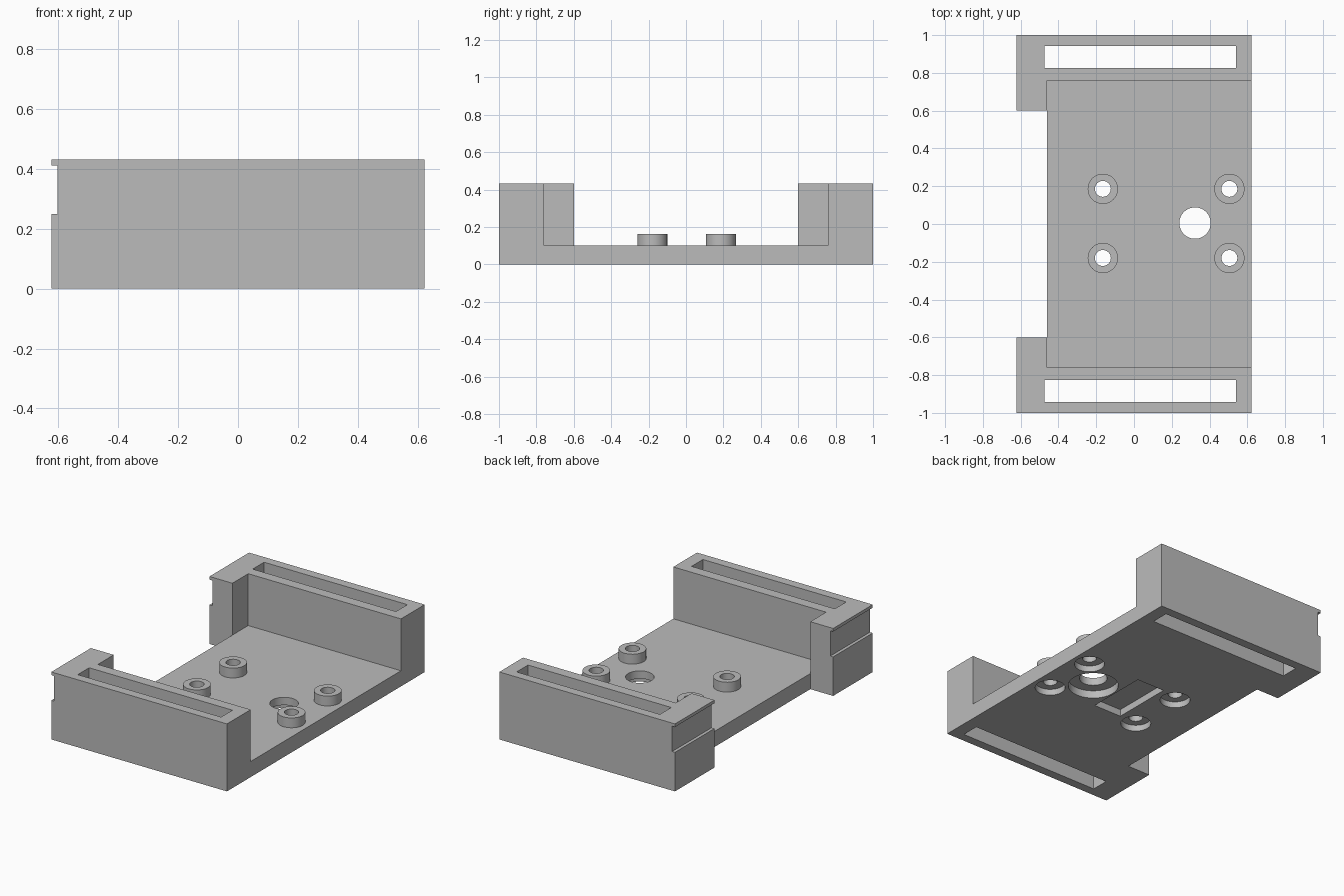
import bpy
import math

cube = bpy.data.objects.get("Cube")
if cube:
    bpy.data.objects.remove(cube, do_unlink=True)

grey = bpy.data.materials.new("plain grey")
grey.use_nodes = True
grey.diffuse_color = (0.5, 0.5, 0.5, 1)
grey.node_tree.nodes["Principled BSDF"].inputs["Base Color"].default_value = (0.5, 0.5, 0.5, 1)

HEIGHT, FLOOR = 0.432, 0.1
HALF_X = 0.622


def box(name, x, y, z):
    """Box from (min, max) ranges on each axis."""
    bpy.ops.mesh.primitive_cube_add(size=1, location=[(a + b) / 2 for a, b in (x, y, z)])
    ob = bpy.context.object
    ob.name = name
    ob.scale = [b - a for a, b in (x, y, z)]
    bpy.ops.object.transform_apply(location=True, rotation=True, scale=True)
    ob.data.materials.append(grey)
    return ob


def cylinder(name, x, y, radius, z0, z1):
    bpy.ops.mesh.primitive_cylinder_add(vertices=48, radius=radius, depth=z1 - z0,
                                        location=(x, y, (z0 + z1) / 2))
    ob = bpy.context.object
    ob.name = name
    ob.data.materials.append(grey)
    return ob


def cut(target, cutter):
    """Subtract the cutter from the target, then discard it."""
    mod = target.modifiers.new("cut", "BOOLEAN")
    mod.operation, mod.solver, mod.object = "DIFFERENCE", "EXACT", cutter
    bpy.ops.object.select_all(action="DESELECT")
    bpy.context.view_layer.objects.active = target
    target.select_set(True)
    bpy.ops.object.modifier_apply(modifier=mod.name)
    bpy.data.objects.remove(cutter, do_unlink=True)


def smooth(ob):
    bpy.ops.object.select_all(action="DESELECT")
    bpy.context.view_layer.objects.active = ob
    ob.select_set(True)
    bpy.ops.object.shade_smooth_by_angle(angle=math.radians(30))


# Solid block, hollowed into a tray with two side walls and corner posts
tray = box("tray", (-HALF_X, HALF_X), (-1, 1), (0, HEIGHT))
cut(tray, box("cavity", (-0.46, 1), (-0.76, 0.76), (FLOOR, 1)))
cut(tray, box("opening", (-1, 0), (-0.6, 0.6), (FLOOR, 1)))
cut(tray, box("floor_gap", (-1, -0.46), (-0.6, 0.6), (-1, 1)))

# Shallow recess across the outer face of the posts
cut(tray, box("post_recess", (-1, -0.602), (-2, 2), (0.25, 0.412)))

# Strap slots through both walls
for side in (-1, 1):
    y = sorted((side * 0.827, side * 0.942))
    cut(tray, box("strap_slot", (-0.475, 0.54), y, (-1, 1)))

# Large hole with its counterbore, and the pocket under the floor
cut(tray, cylinder("large_hole", 0.323, 0.005, 0.083, -1, 1))
cut(tray, cylinder("large_counterbore", 0.323, 0.005, 0.15, -1, 0.05))
cut(tray, box("underside_pocket", (-0.037, 0.163), (-0.172, 0.23), (-1, 0.045)))

# Standoffs, drilled through with counterbores below
for x, end in ((-0.165, "right"), (0.505, "left")):
    for y, row in ((-0.18, "front"), (0.186, "back")):
        standoff = cylinder(f"{row}_{end}_standoff", x, y, 0.08, FLOOR - 0.01, 0.163)
        for part in (standoff, tray):
            cut(part, cylinder("screw_hole", x, y, 0.042, -1, 1))
        cut(tray, cylinder("screw_counterbore", x, y, 0.09, -1, 0.04))
        smooth(standoff)

smooth(tray)
